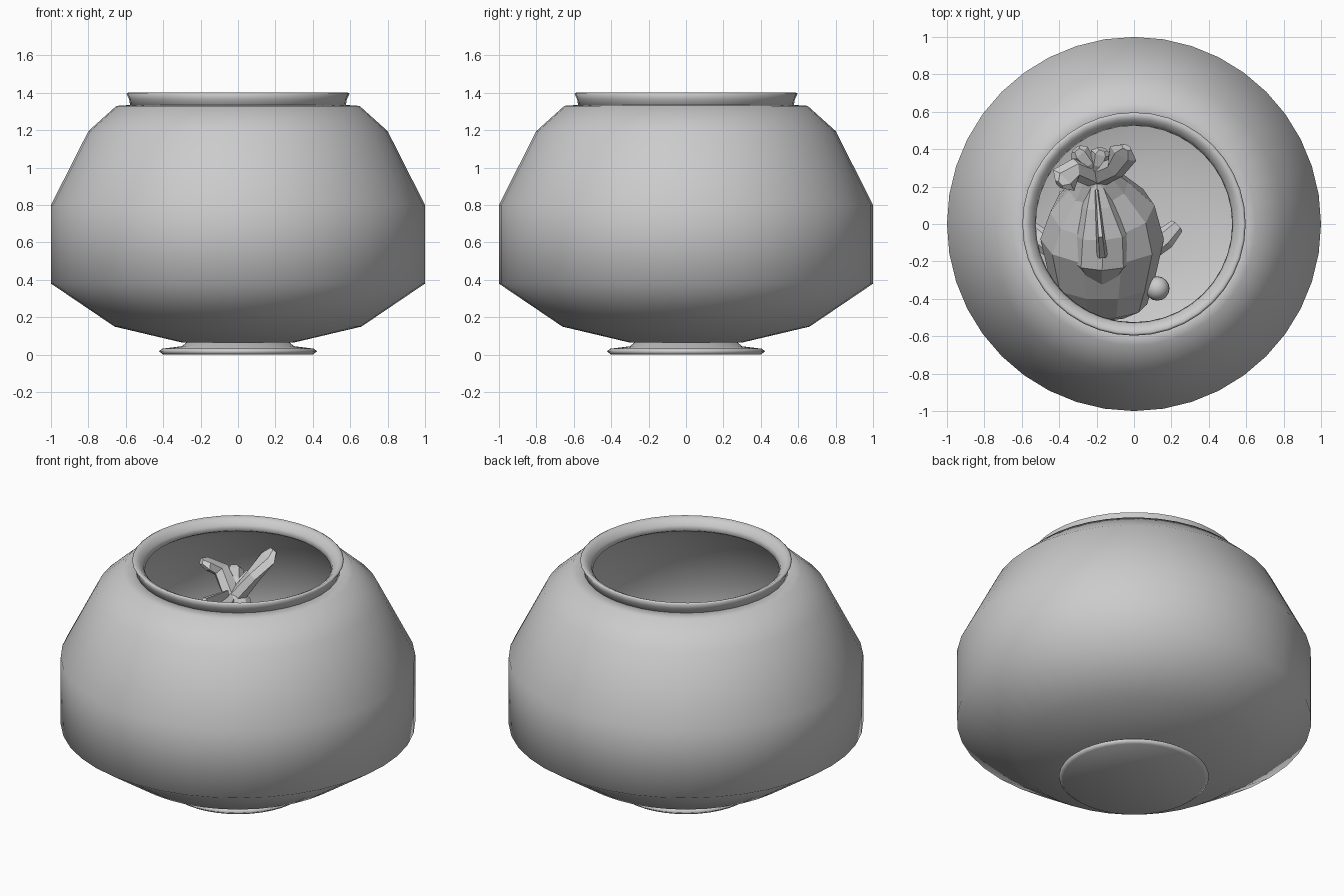
import bpy, bmesh, math
from mathutils import Vector

if "Cube" in bpy.data.objects:
    bpy.data.objects.remove(bpy.data.objects["Cube"])


def finish(name, bm, smooth):
    bmesh.ops.recalc_face_normals(bm, faces=bm.faces)
    me = bpy.data.meshes.new(name)
    bm.to_mesh(me)
    bm.free()
    ob = bpy.data.objects.new(name, me)
    bpy.context.collection.objects.link(ob)
    for p in me.polygons:
        p.use_smooth = smooth
    return ob


def lathe(name, profile, steps=32, closed=False):
    bm = bmesh.new()
    rings = []
    for r, z in profile:
        if r < 1e-4:
            rings.append([bm.verts.new((0, 0, z))] * steps)
        else:
            rings.append([bm.verts.new((r * math.cos(2 * math.pi * i / steps),
                                        r * math.sin(2 * math.pi * i / steps), z))
                          for i in range(steps)])
    pairs = list(zip(rings, rings[1:]))
    if closed:
        pairs.append((rings[-1], rings[0]))
    for a, b in pairs:
        for i in range(steps):
            j = (i + 1) % steps
            quad = list(dict.fromkeys((a[i], a[j], b[j], b[i])))
            bm.faces.new(quad)
    return finish(name, bm, True)


def loft(name, rings, sides=8, up=(0, 0, 1)):
    """Flat-shaded tube through (point, half width, half height) rings."""
    bm = bmesh.new()
    pts = [Vector(r[0]) for r in rings]
    loops = []
    for k, (_, w, h) in enumerate(rings):
        t = (pts[min(k + 1, len(pts) - 1)] - pts[max(k - 1, 0)]).normalized()
        side = t.cross(Vector(up)).normalized()
        top = side.cross(t)
        loops.append([bm.verts.new(pts[k] + side * w * math.cos(2 * math.pi * i / sides)
                                   + top * h * math.sin(2 * math.pi * i / sides))
                      for i in range(sides)])
    for a, b in zip(loops, loops[1:]):
        for i in range(sides):
            j = (i + 1) % sides
            bm.faces.new((a[i], a[j], b[j], b[i]))
    bm.faces.new(loops[0])
    bm.faces.new(loops[-1])
    return finish(name, bm, False)


# Glass bowl: outer wall, shoulder, then inner wall back to the floor
lathe("glass_bowl", [(0, 0.065), (0.30, 0.065), (0.66, 0.15), (1.0, 0.38), (1.0, 0.8),
                     (0.8, 1.195), (0.65, 1.33), (0.575, 1.335), (0.56, 1.32),
                     (0.64, 1.31), (0.785, 1.18), (0.98, 0.795), (0.98, 0.39),
                     (0.65, 0.17), (0.29, 0.09), (0, 0.09)], 40)

# Flared lip ring
lathe("bowl_lip", [(0.575, 1.325), (0.582, 1.365), (0.597, 1.395), (0.585, 1.402), (0.56, 1.39),
                   (0.535, 1.365), (0.525, 1.335), (0.545, 1.32)], 40, closed=True)

# Foot disc
lathe("bowl_foot", [(0, 0.005), (0.40, 0.0), (0.423, 0.018), (0.405, 0.032),
                    (0.30, 0.045), (0.27, 0.07), (0, 0.07)], 40)

# Fish body, nose down and tail raised
CX = -0.17
loft("fish_body", [((CX, -0.49, 0.50), 0.14, 0.06), ((CX, -0.43, 0.53), 0.24, 0.16),
                   ((CX, -0.30, 0.60), 0.28, 0.24), ((CX, -0.08, 0.70), 0.33, 0.30),
                   ((CX, 0.08, 0.80), 0.28, 0.25), ((CX - 0.02, 0.20, 0.92), 0.16, 0.13),
                   ((CX - 0.03, 0.28, 1.02), 0.08, 0.06)], 10)

# Raised back and dorsal fin
loft("fish_back", [((CX, -0.30, 0.82), 0.08, 0.05), ((CX, -0.20, 0.88), 0.16, 0.12),
                   ((CX, -0.05, 0.93), 0.15, 0.12), ((CX - 0.02, 0.10, 0.98), 0.09, 0.08),
                   ((CX - 0.03, 0.22, 1.01), 0.04, 0.04)], 8)
loft("dorsal_fin", [((CX, -0.17, 1.00), 0.03, 0.03), ((CX - 0.01, -0.06, 1.06), 0.022, 0.09),
                    ((CX - 0.03, 0.18, 1.04), 0.01, 0.05)], 6)

# Tail lobes
for i, (tip, mid) in enumerate([((-0.04, 0.41, 1.29), (-0.10, 0.30, 1.16)),
                                ((-0.40, 0.21, 1.20), (-0.32, 0.29, 1.14)),
                                ((-0.31, 0.40, 1.12), (-0.25, 0.33, 1.08)),
                                ((-0.17, 0.40, 1.12), (-0.19, 0.33, 1.08))]):
    s = 1.0 if i < 2 else 0.7
    loft(f"tail_lobe_{i + 1}", [((-0.20, 0.25, 1.00), 0.06, 0.05), (mid, 0.06 * s, 0.04),
                               (Vector(mid).lerp(Vector(tip), 0.7), 0.08 * s, 0.03),
                               (tip, 0.03, 0.02)], 6)

# Paired eyes and fins, mirrored across the fish
for side, s in (("right", 1), ("left", -1)):
    bm = bmesh.new()
    bmesh.ops.create_uvsphere(bm, u_segments=16, v_segments=10, radius=0.065)
    bmesh.ops.translate(bm, verts=bm.verts, vec=(CX + s * 0.295, -0.345, 0.62))
    finish(f"{side}_eye", bm, True)
    loft(f"{side}_side_fin", [((CX + s * 0.24, -0.17, 0.66), 0.04, 0.03),
                              ((CX + s * 0.33, -0.08, 0.64), 0.06, 0.03),
                              ((CX + s * 0.40, -0.01, 0.60), 0.04, 0.02)], 6)
    loft(f"{side}_belly_fin", [((CX + s * 0.12, -0.05, 0.50), 0.05, 0.03),
                               ((CX + s * 0.17, 0.08, 0.40), 0.08, 0.02),
                               ((CX + s * 0.20, 0.18, 0.34), 0.03, 0.01)], 6)
